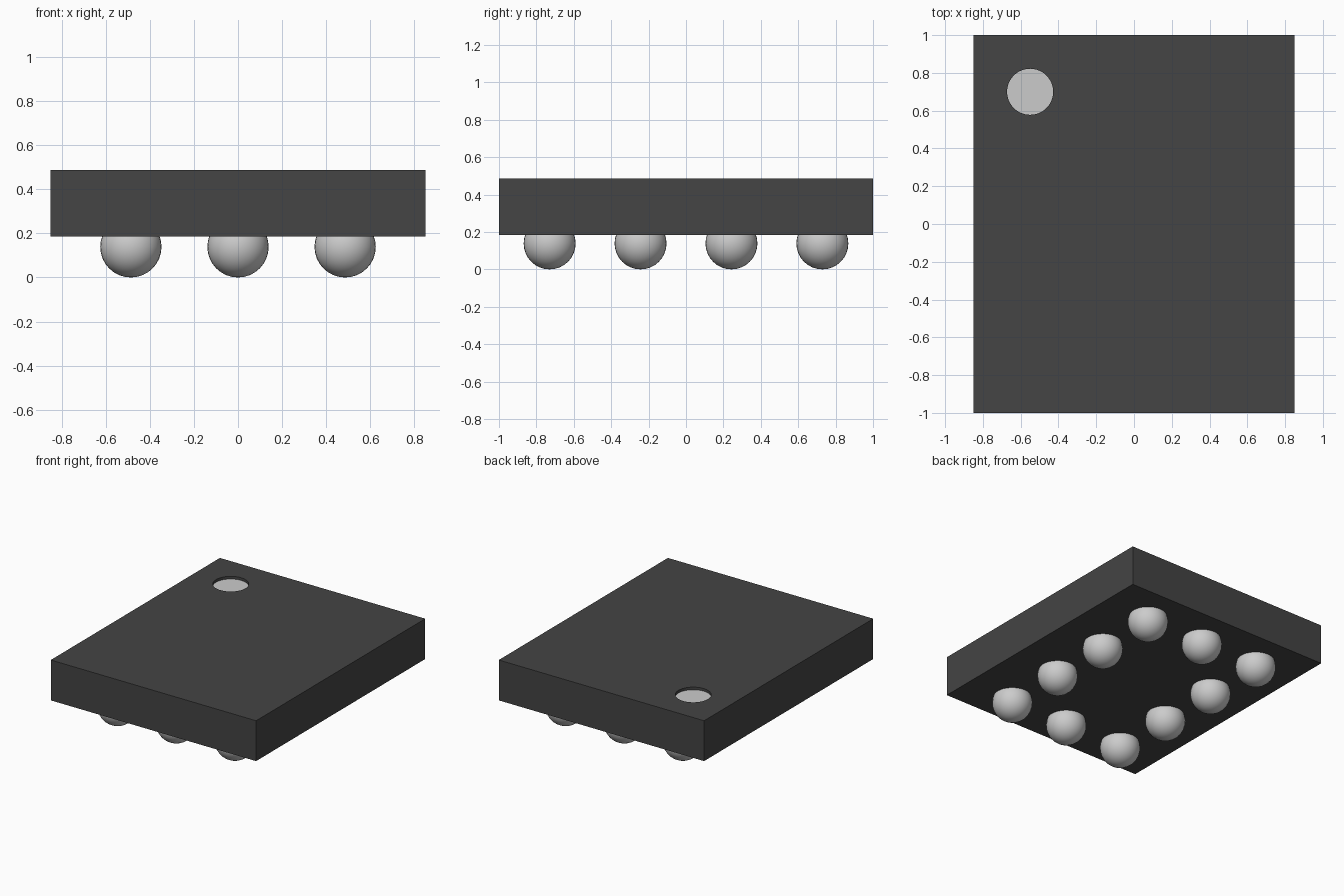
import bpy
import math

cube = bpy.data.objects.get("Cube")
if cube:
    bpy.data.objects.remove(cube, do_unlink=True)


def make_material(name, rgb, roughness):
    mat = bpy.data.materials.new(name)
    mat.use_nodes = True
    mat.diffuse_color = (*rgb, 1)
    bsdf = mat.node_tree.nodes["Principled BSDF"]
    bsdf.inputs["Base Color"].default_value = (*rgb, 1)
    bsdf.inputs["Roughness"].default_value = roughness
    return mat


black = make_material("package black", (0.058, 0.058, 0.058), 0.6)
white = make_material("marker light grey", (0.6, 0.6, 0.6), 0.6)
solder = make_material("solder grey", (0.6, 0.6, 0.6), 0.4)

BOTTOM, TOP = 0.185, 0.487
RECESS = 0.02

# Package body
bpy.ops.mesh.primitive_cube_add(size=1, location=(0, 0, (BOTTOM + TOP) / 2))
body = bpy.context.object
body.name = "package_body"
body.scale = (1.7, 2.0, TOP - BOTTOM)
bpy.ops.object.transform_apply(location=True, rotation=True, scale=True)
body.data.materials.append(black)
body.data.materials.append(white)

# Shallow round recess marking the first pin
bpy.ops.mesh.primitive_cylinder_add(vertices=48, radius=0.122, depth=2 * RECESS,
                                    location=(-0.55, 0.70, TOP))
cutter = bpy.context.object
cutter.name = "marker_cutter"
cutter.hide_render = True
cut = body.modifiers.new("marker recess", 'BOOLEAN')
cut.operation = 'DIFFERENCE'
cut.solver = 'EXACT'
cut.object = cutter
bpy.context.view_layer.objects.active = body
bpy.ops.object.modifier_apply(modifier=cut.name)
bpy.data.objects.remove(cutter, do_unlink=True)

# Recess floor is light, everything else is black
for face in body.data.polygons:
    is_floor = face.normal.z > 0.9 and face.center.z < TOP - RECESS / 2
    face.material_index = 1 if is_floor else 0

# Solder balls around the rim of the underside
RADIUS = 0.139
for row in range(4):
    for col in range(3):
        if col == 1 and row in (1, 2):
            continue
        bpy.ops.mesh.primitive_uv_sphere_add(
            segments=32, ring_count=16, radius=RADIUS,
            location=((col - 1) * 0.486, (row - 1.5) * 0.486, RADIUS))
        ball = bpy.context.object
        ball.name = f"solder_ball_{row + 1}_{col + 1}"
        ball.data.materials.append(solder)
        bpy.ops.object.shade_smooth_by_angle(angle=math.radians(40))
